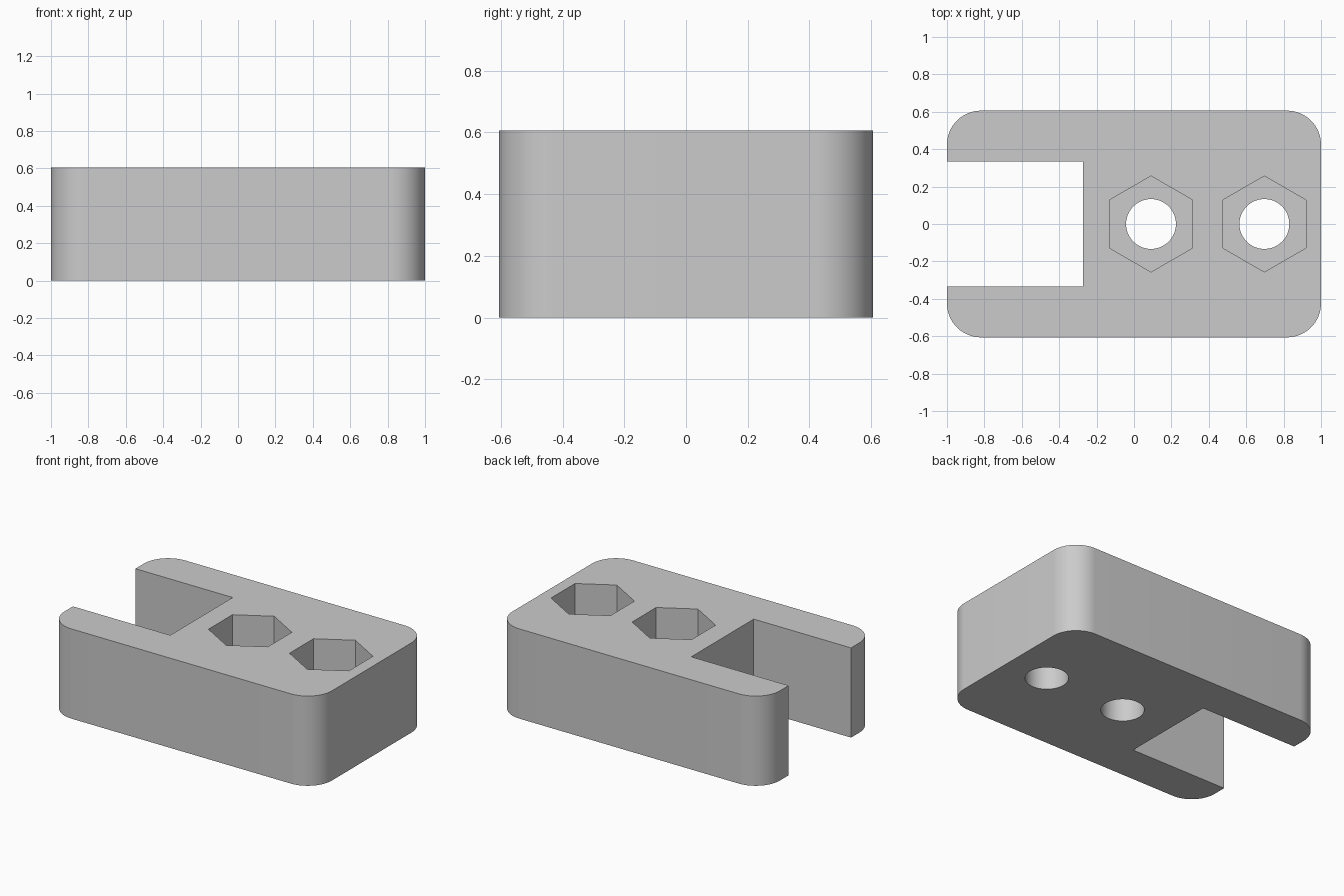
import bpy, bmesh
from math import cos, sin, pi, radians

U = 1 / 16.5            # design unit: the block is 33 x 20 x 10
L, W, H = 33 * U, 20 * U, 10 * U
CORNER = 3 * U
SLOT_HALF, SLOT_END = 5.5 * U, -1 + 12 * U
HOLE_X = (18 * U - 1, 28 * U - 1)
HOLE_R, NUT_R, NUT_DEPTH = 2.2 * U, 4.23 * U, 5 * U

if "Cube" in bpy.data.objects:
    bpy.data.objects.remove(bpy.data.objects["Cube"], do_unlink=True)

grey = bpy.data.materials.new("plain grey")
grey.use_nodes = True
colour = (0.6, 0.6, 0.6, 1)
grey.diffuse_color = colour
grey.node_tree.nodes["Principled BSDF"].inputs["Base Color"].default_value = colour


def prism(name, outline, z0, z1):
    """Extrude a closed outline from z0 up to z1."""
    bm = bmesh.new()
    face = bm.faces.new([bm.verts.new((x, y, z0)) for x, y in outline])
    up = bmesh.ops.extrude_face_region(bm, geom=[face])["geom"]
    bmesh.ops.translate(bm, vec=(0, 0, z1 - z0),
                        verts=[v for v in up if isinstance(v, bmesh.types.BMVert)])
    bmesh.ops.recalc_face_normals(bm, faces=bm.faces)
    mesh = bpy.data.meshes.new(name)
    bm.to_mesh(mesh)
    bm.free()
    mesh.materials.append(grey)
    obj = bpy.data.objects.new(name, mesh)
    bpy.context.collection.objects.link(obj)
    return obj


def arc(cx, cy, r, start, sweep, steps):
    return [(cx + r * cos(start + sweep * i / steps),
             cy + r * sin(start + sweep * i / steps)) for i in range(steps + 1)]


# Rounded block with an open slot at one end: half outline, then its mirror
cx, cy = L / 2 - CORNER, W / 2 - CORNER
half = (arc(cx, cy, CORNER, 0, pi / 2, 16) + arc(-cx, cy, CORNER, pi / 2, pi / 2, 16)
        + [(-L / 2, SLOT_HALF), (SLOT_END, SLOT_HALF)])
block = prism("slotted_block", half + [(x, -y) for x, y in reversed(half)], 0, H)

# Bolt holes right through, with hexagonal nut pockets sunk from the top
for x in HOLE_X:
    cutters = [
        prism("bolt_hole_cutter", arc(x, 0, HOLE_R, 0, 2 * pi, 48)[:-1], -0.1, H + 0.1),
        prism("nut_pocket_cutter", arc(x, 0, NUT_R, pi / 2, 2 * pi, 6)[:-1],
              H - NUT_DEPTH, H + 0.1),
    ]
    for cutter in cutters:
        cutter.hide_render = True
        cut = block.modifiers.new("cut", 'BOOLEAN')
        cut.object, cut.operation, cut.solver = cutter, 'DIFFERENCE', 'EXACT'
        bpy.context.view_layer.objects.active = block
        bpy.ops.object.modifier_apply(modifier=cut.name)
        bpy.data.objects.remove(cutter, do_unlink=True)

# Smooth the round corners and bores, keep the other edges crisp
bpy.ops.object.select_all(action='DESELECT')
block.select_set(True)
bpy.context.view_layer.objects.active = block
bpy.ops.object.shade_smooth_by_angle(angle=radians(30))
